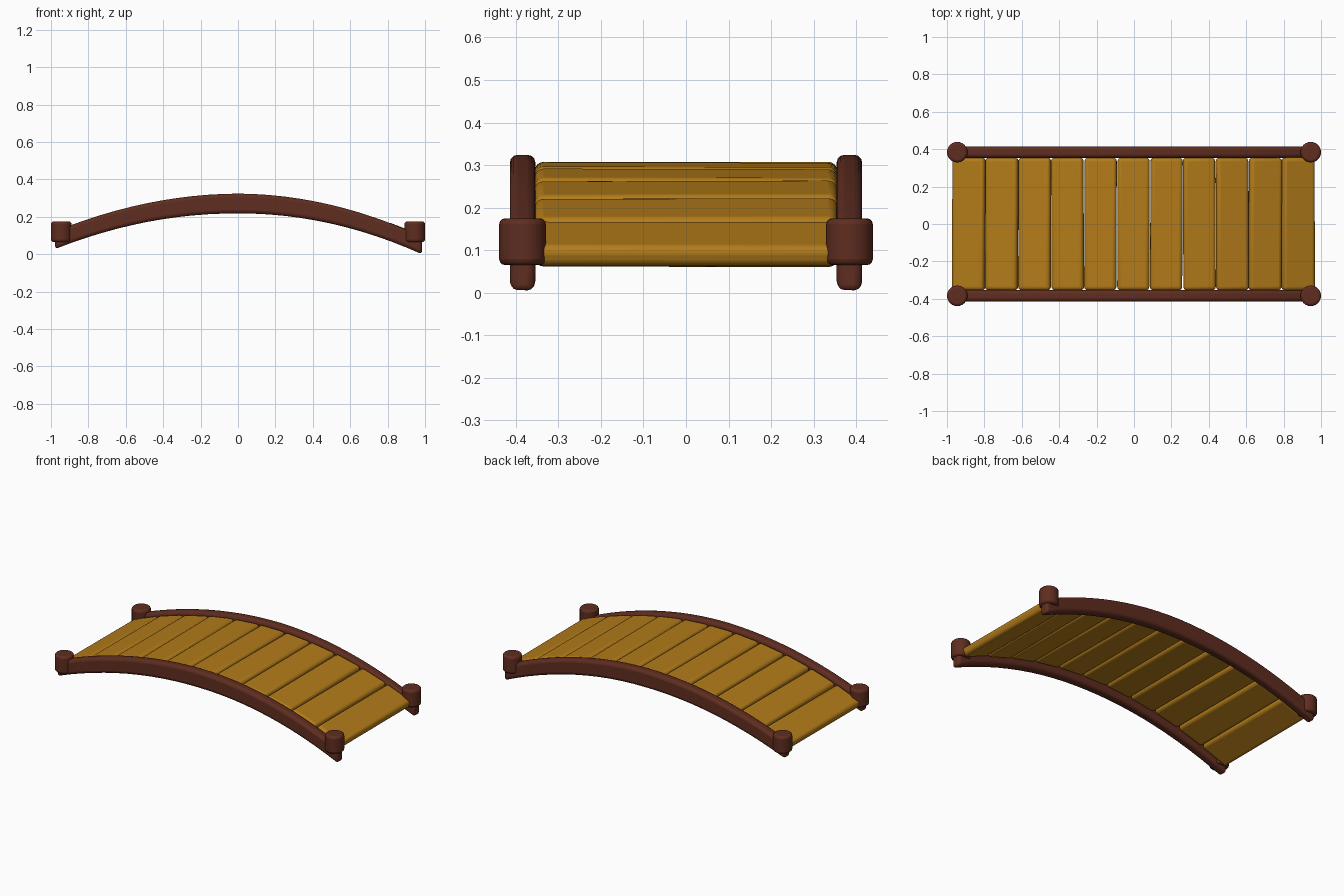
import bpy, bmesh, math, random

if "Cube" in bpy.data.objects:
    bpy.data.objects.remove(bpy.data.objects["Cube"])

random.seed(4)


def material(name, color):
    m = bpy.data.materials.new(name)
    m.diffuse_color = (*color, 1)
    m.use_nodes = True
    m.node_tree.nodes["Principled BSDF"].inputs["Base Color"].default_value = m.diffuse_color
    return m


PLANK = material("plank_wood", (0.45, 0.20, 0.01))
RAIL = material("rail_wood", (0.115, 0.026, 0.014))


def finish(obj, mat, bevel, segments=3):
    obj.data.materials.append(mat)
    mod = obj.modifiers.new("soft_edges", "BEVEL")
    mod.width = bevel
    mod.segments = segments
    mod.limit_method = "ANGLE"
    mod.angle_limit = math.radians(40)
    bpy.ops.object.select_all(action="DESELECT")
    obj.select_set(True)
    bpy.context.view_layer.objects.active = obj
    bpy.ops.object.shade_smooth_by_angle(angle=math.radians(40))


# Arched side rails, built from upright cross-sections along the arch
def rail(name, y, half_width=0.03):
    bm = bmesh.new()
    steps = 24
    rings = []
    for i in range(steps + 1):
        x = -0.978 + 1.962 * i / steps
        mid = 0.271 - (0.225 if x > 0 else 0.205) * x * x
        half = 0.053 - 0.006 * abs(x)
        rings.append([bm.verts.new((x, y + sy * half_width, mid + sz * half))
                      for sy, sz in ((-1, -1), (1, -1), (1, 1), (-1, 1))])
    for a, b in zip(rings, rings[1:]):
        for k in range(4):
            n = (k + 1) % 4
            bm.faces.new((a[k], a[n], b[n], b[k]))
    bm.faces.new(rings[0])
    bm.faces.new(rings[-1][::-1])
    bmesh.ops.recalc_face_normals(bm, faces=bm.faces)
    # rest the lower end on the ground
    low = min(v.co.z for v in bm.verts)
    for v in bm.verts:
        if v.co.x > 0:
            v.co.z -= low * (v.co.x / 0.984) ** 2
    mesh = bpy.data.meshes.new(name)
    bm.to_mesh(mesh)
    bm.free()
    obj = bpy.data.objects.new(name, mesh)
    bpy.context.collection.objects.link(obj)
    finish(obj, RAIL, 0.018)


for side, y in (("front", -0.384), ("back", 0.384)):
    rail(side + "_rail", y)
    # Short round posts capping the rail ends
    for end, x in (("left", -0.945), ("right", 0.945)):
        bpy.ops.mesh.primitive_cylinder_add(vertices=24, radius=0.055, depth=0.11,
                                            location=(x, y, 0.12))
        post = bpy.context.object
        post.name = f"{side}_{end}_post"
        finish(post, RAIL, 0.014)


# Eleven deck planks following the arch
def deck_top(x):
    return 0.307 - 0.22 * x * x


COUNT, X0, X1, THICK = 11, -0.968, 0.962, 0.052
for i in range(COUNT):
    a = X0 + (X1 - X0) * i / COUNT
    b = X0 + (X1 - X0) * (i + 1) / COUNT
    dx, dz = b - a, deck_top(b) - deck_top(a)
    tilt = math.atan2(-dz, dx)
    cx = (a + b) / 2 - math.sin(-tilt) * -THICK / 2 * -0.3
    cz = (deck_top(a) + deck_top(b)) / 2 - THICK / 2 * math.cos(tilt) + 0.002
    bpy.ops.mesh.primitive_cube_add(size=1, location=(cx, 0, cz))
    plank = bpy.context.object
    plank.name = f"plank_{i + 1}"
    for v in plank.data.vertices:
        v.co.x *= math.hypot(dx, dz) - 0.004
        v.co.y *= 0.71
        v.co.z *= THICK
    plank.rotation_euler = (random.uniform(-0.004, 0.004), tilt, random.uniform(-0.006, 0.006))
    finish(plank, PLANK, 0.02, 4)
